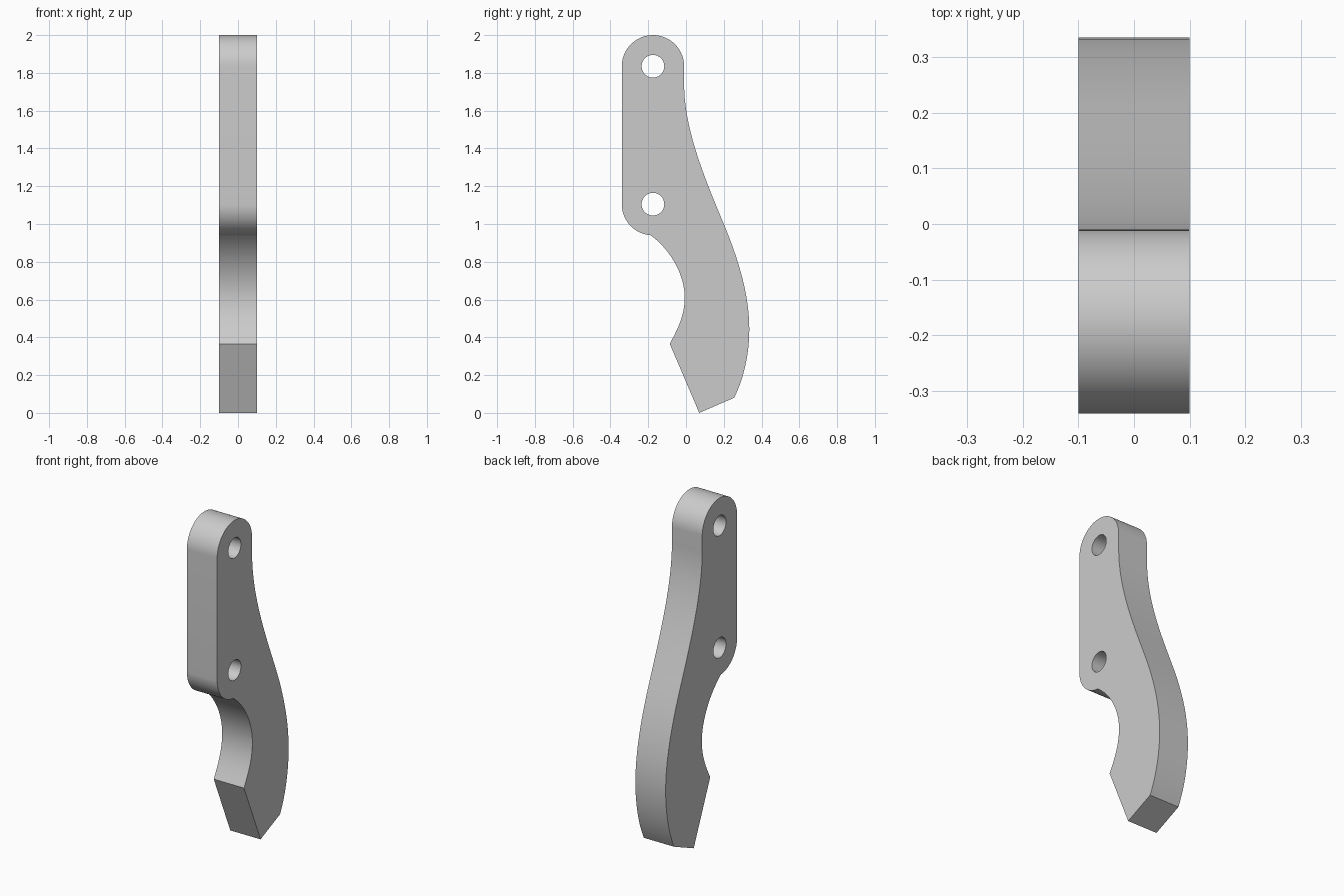
import bpy, bmesh, math
from mathutils import Vector
from mathutils.geometry import interpolate_bezier

cube = bpy.data.objects.get("Cube")
if cube:
    bpy.data.objects.remove(cube, do_unlink=True)

HALF = 0.1                      # half the plate thickness
R, HOLE = 0.165, 0.06           # lug radius, bolt hole radius
TOP, LOW = (-0.175, 1.835), (-0.175, 1.105)


def arc(centre, radius, start, end, steps):
    """Points (y, z) along an arc, angles in degrees."""
    pts = []
    for i in range(steps + 1):
        a = math.radians(start + (end - start) * i / steps)
        pts.append((centre[0] + radius * math.cos(a), centre[1] + radius * math.sin(a)))
    return pts


def bezier(p0, h0, h1, p1, steps=20):
    return [tuple(p) for p in interpolate_bezier(Vector(p0), Vector(h0), Vector(h1), Vector(p1), steps)]


# Outline: upper lug, lower lug, hooked notch, pointed foot, curved back
outline = arc(TOP, R, 0, 180, 40)
outline += arc(LOW, R, 180, 266, 24)
outline += bezier((-0.187, 0.94), (-0.09, 0.87), (-0.007, 0.74), (-0.007, 0.61))
outline += bezier((-0.007, 0.61), (-0.007, 0.52), (-0.04, 0.45), (-0.086, 0.366))
outline += [(0.07, 0.0)]
outline += bezier((0.255, 0.08), (0.31, 0.19), (0.335, 0.32), (0.335, 0.445))
outline += bezier((0.335, 0.445), (0.335, 0.63), (0.275, 0.82), (0.2, 1.0))
outline += bezier((0.2, 1.0), (0.1, 1.24), (-0.01, 1.5), (-0.01, 1.74))

# Fill the outline around the two bolt holes, then extrude the plate
bm = bmesh.new()
for loop in (outline, arc(TOP, HOLE, 0, 360, 40), arc(LOW, HOLE, 0, 360, 40)):
    pts = [p for i, p in enumerate(loop) if (Vector(p) - Vector(loop[i - 1])).length > 0.001]
    verts = [bm.verts.new((-HALF, y, z)) for y, z in pts]
    for i, v in enumerate(verts):
        bm.edges.new((verts[i - 1], v))
bmesh.ops.triangle_fill(bm, use_beauty=True, use_dissolve=False, edges=bm.edges[:], normal=(-1, 0, 0))
ext = bmesh.ops.extrude_face_region(bm, geom=bm.faces[:], use_keep_orig=True)
moved = [g for g in ext["geom"] if isinstance(g, bmesh.types.BMVert)]
bmesh.ops.translate(bm, verts=moved, vec=(2 * HALF, 0, 0))
bmesh.ops.recalc_face_normals(bm, faces=bm.faces[:])

mesh = bpy.data.meshes.new("hooked_lever_plate")
bm.to_mesh(mesh)
bm.free()
plate = bpy.data.objects.new("hooked_lever_plate", mesh)
bpy.context.collection.objects.link(plate)

# Plain grey
grey = bpy.data.materials.new("plain_grey")
grey.use_nodes = True
colour = (0.6, 0.6, 0.6, 1.0)
grey.diffuse_color = colour
grey.node_tree.nodes["Principled BSDF"].inputs["Base Color"].default_value = colour
mesh.materials.append(grey)

# Smooth rims, crisp edges
bpy.ops.object.select_all(action="DESELECT")
plate.select_set(True)
bpy.context.view_layer.objects.active = plate
bpy.ops.object.shade_smooth_by_angle(angle=math.radians(30))
